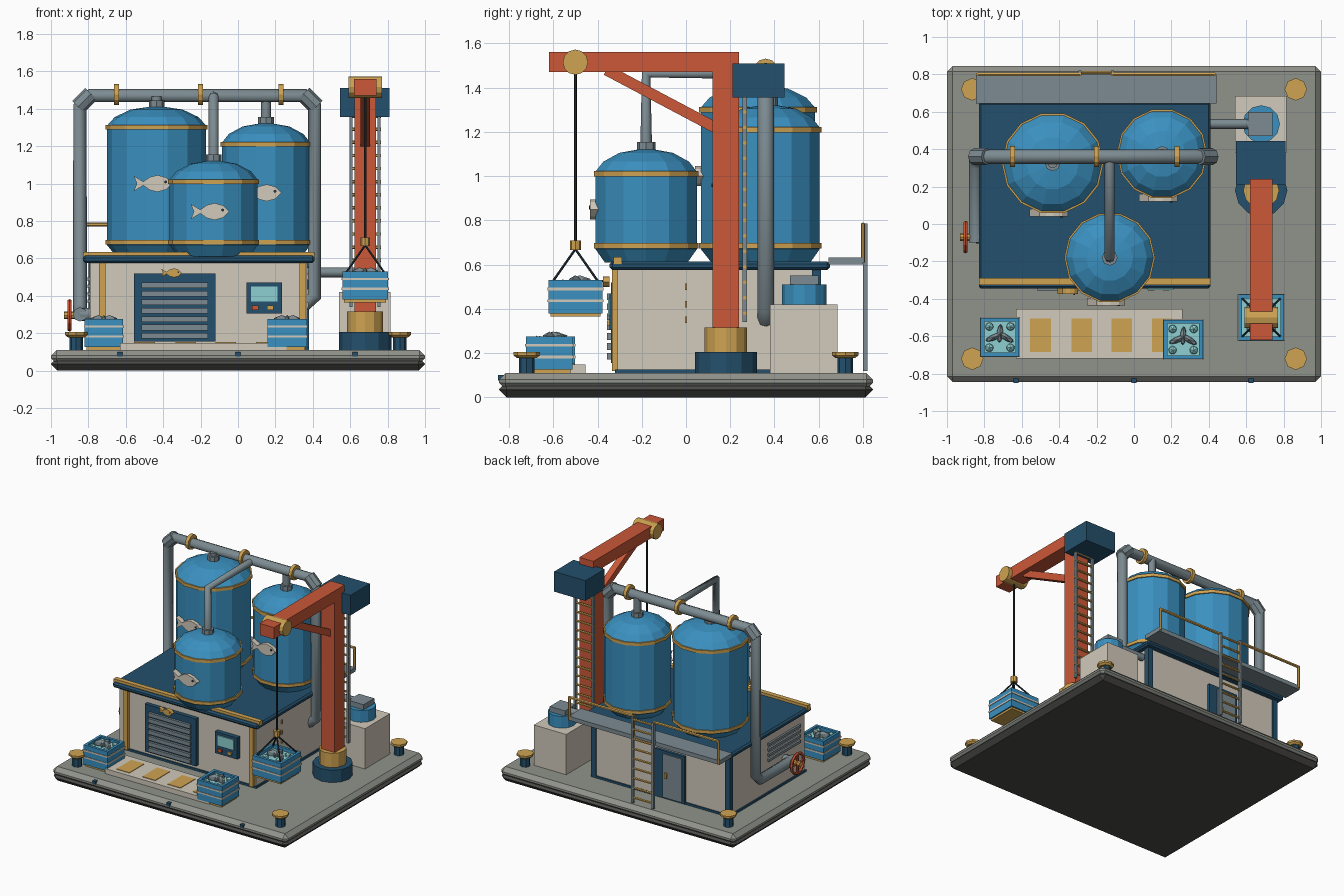
import bpy, bmesh, math
from mathutils import Vector, Matrix

if "Cube" in bpy.data.objects:
    bpy.data.objects.remove(bpy.data.objects["Cube"])


def mat(name, hexa):
    m = bpy.data.materials.new(name)
    rgb = [int(hexa[i:i + 2], 16) / 255 for i in (0, 2, 4)]
    m.diffuse_color = [((c + .055) / 1.055) ** 2.4 for c in rgb] + [1]
    m.use_nodes = True
    m.node_tree.nodes["Principled BSDF"].inputs["Base Color"].default_value = m.diffuse_color
    return m


BLUE, DARK, GOLD = mat("blue", "3a90c0"), mat("navy", "24506c"), mat("gold", "cfa352")
RED, BEIGE, GREY = mat("red", "cb5838"), mat("beige", "d2cabb"), mat("pipe_grey", "7c8b91")
STONE, UNDER, ICE = mat("stone", "90938b"), mat("under", "4c4b49"), mat("ice", "8fd0d2")
BLACK = mat("black", "26323a")


def finish(name, bm, m):
    bmesh.ops.recalc_face_normals(bm, faces=bm.faces)
    me = bpy.data.meshes.new(name)
    bm.to_mesh(me)
    bm.free()
    me.materials.append(m)
    ob = bpy.data.objects.new(name, me)
    bpy.context.collection.objects.link(ob)
    return ob


def box(name, x0, x1, y0, y1, z0, z1, m, bevel=0):
    bm = bmesh.new()
    M = Matrix.Translation(((x0 + x1) / 2, (y0 + y1) / 2, (z0 + z1) / 2)) @ Matrix.Diagonal((x1 - x0, y1 - y0, z1 - z0, 1))
    bmesh.ops.create_cube(bm, size=1, matrix=M)
    if bevel:
        bmesh.ops.bevel(bm, geom=bm.edges[:], offset=bevel, segments=1, affect='EDGES')
    return finish(name, bm, m)


def rod(name, p, q, r, m, n=8):
    p, q = Vector(p), Vector(q)
    bm = bmesh.new()
    M = Matrix.Translation((p + q) / 2) @ (q - p).to_track_quat('Z', 'Y').to_matrix().to_4x4()
    if n == 4:
        M = M @ Matrix.Rotation(math.pi / 4, 4, 'Z')
    bmesh.ops.create_cone(bm, cap_ends=True, segments=n, radius1=r, radius2=r, depth=(q - p).length, matrix=M)
    return finish(name, bm, m)


def pipe(name, pts, r, m=GREY):
    cu = bpy.data.curves.new(name, 'CURVE')
    cu.dimensions, cu.bevel_depth, cu.bevel_resolution, cu.use_fill_caps = '3D', r, 2, True
    s = cu.splines.new('POLY')
    s.points.add(len(pts) - 1)
    for pt, co in zip(s.points, pts):
        pt.co = (*co, 1)
    cu.materials.append(m)
    ob = bpy.data.objects.new(name, cu)
    bpy.context.collection.objects.link(ob)


def lathe(name, prof, x, y, m, n=14):
    bm = bmesh.new()
    rings = [[bm.verts.new((x + r * math.cos(2 * math.pi * i / n), y + r * math.sin(2 * math.pi * i / n), z))
              for i in range(n)] for r, z in prof]
    for a, b in zip(rings, rings[1:]):
        for i in range(n):
            j = (i + 1) % n
            bm.faces.new((a[i], a[j], b[j], b[i]))
    bm.faces.new(rings[0])
    bm.faces.new(rings[-1])
    return finish(name, bm, m)


def fish(name, x, y, z, L, t, m):
    half = [(-.5, .2), (-.25, .05), (-.08, .17), (.12, .22), (.34, .16)]
    out = half + [(.5, 0)] + [(u, -v) for u, v in half[::-1]] + [(-.42, 0)]
    bm = bmesh.new()
    f = bm.faces.new([bm.verts.new((x + u * L, y, z + v * L)) for u, v in out])
    g = bmesh.ops.extrude_face_region(bm, geom=[f])
    bmesh.ops.translate(bm, vec=(0, -t, 0), verts=[v for v in g['geom'] if isinstance(v, bmesh.types.BMVert)])
    finish(name, bm, m)
    rod(name + "_eye", (x + .33 * L, y - t - .004, z + .04 * L), (x + .33 * L, y, z + .04 * L), .04 * L, BLACK)


def lump(name, c, s, rot, m):
    bm = bmesh.new()
    M = Matrix.Translation(c) @ Matrix.Rotation(rot, 4, 'Z') @ Matrix.Diagonal((*s, 1))
    bmesh.ops.create_icosphere(bm, subdivisions=1, radius=1, matrix=M)
    finish(name, bm, m)


def crate(name, x, y, z, w, h):
    a = w / 2
    box(name + "_skid", x - a + .01, x + a - .01, y - a + .01, y + a - .01, z, z + .02, GOLD)
    for s in (-1, 1):
        box(name + "_side", *sorted((x + s * a, x + s * (a - .02))), y - a, y + a, z + .015, z + h, BLUE)
        box(name + "_end", x - a, x + a, *sorted((y + s * a, y + s * (a - .02))), z + .015, z + h, BLUE)
    box(name + "_ice", x - a + .01, x + a - .01, y - a + .01, y + a - .01, z + .015, z + h * .85, ICE)
    for k in (.4, .72):
        box(name + "_band", x - a - .004, x + a + .004, y - a - .004, y + a + .004, z + h * k, z + h * k + .012, BEIGE)
    for i in range(4):
        t = math.pi * (i / 2 + .25)
        lump(name + "_ice_lump", (x + .08 * math.cos(t), y + .08 * math.sin(t), z + h * .87), (.025, .025, .025), t, ICE)
    for i in range(3):
        lump(name + "_catch", (x + .03 * (i - 1), y + .02 * (i % 2), z + h * .95), (.055, .018, .03), i * 1.1 + .4, GREY)


def ladder(name, xs, y, z0, z1, step, over=0):
    for x in xs:
        box(name + "_rail", x - .008, x + .008, y - .01, y + .01, z0, z1, GREY)
    for i in range(int((z1 - z0 - .03) / step) + 1):
        z = z0 + .04 + i * step
        rod(name + "_rung", (xs[0] - over, y, z), (xs[1] + over, y, z), .009, GOLD, 6)


# base slab, bolts and corner bollards
box("base", -1, 1, -.845, .845, .035, .11, STONE, .03)
lower = box("base_underside", -1, 1, -.845, .845, 0, .07, UNDER, .034)
for x in (-.63, 0, .625):
    box("base_bolt", x - .013, x + .013, -.85, -.81, .075, .1, DARK)
for x in (-.865, .865):
    for y in (-.72, .72):
        rod("bollard_stem", (x, y, .1), (x, y, .19), .036, DARK)
        lathe("bollard_cap", [(.045, .178), (.06, .19), (.06, .205)], x, y, GOLD, 8)

# building
box("plinth", -.8, .38, -.32, .61, .11, .125, DARK)
box("walls", -.79, .37, -.31, .6, .11, .58, BEIGE)
box("roof", -.83, .41, -.345, .65, .575, .615, DARK, .012)
box("front_parapet", -.83, .41, -.327, -.29, .595, .635, GOLD)
for x in (-.725, .345):
    box("front_post", x - .017, x + .017, -.335, -.3, .12, .575, GOLD)
for x in (-.78, .36):
    box("back_post", x - .02, x + .02, .57, .61, .11, .575, DARK)

# roller door with badge
box("door_frame", -.555, -.12, -.34, -.3, .155, .52, DARK)
for i in range(7):
    box("door_slat", -.515, -.16, -.358, -.33, .17 + i * .045, .2 + i * .045, GREY)
fish("door_fish", -.355, -.345, .522, .11, .03, GOLD)

# control panel
box("panel", .045, .235, -.345, -.3, .305, .47, DARK)
box("panel_screen", .07, .21, -.353, -.34, .37, .45, ICE)
box("panel_button", .075, .11, -.356, -.34, .325, .348, RED)
box("panel_button", .155, .19, -.356, -.34, .325, .348, GOLD)

# back door, side louvres, side hinges
box("back_door_frame", -.42, -.17, .59, .62, .115, .48, DARK)
box("back_door", -.4, -.24, .6, .628, .125, .46, GREY)
box("back_door_handle", -.28, -.26, .62, .64, .28, .32, GOLD)
for i in range(4):
    box("louvre", -.805, -.78, -.25, .14, .36 + i * .04, .38 + i * .04, GREY)
for z in (.35, .42, .5):
    box("hinge", .365, .378, -.005, .005, z - .015, z + .015, GOLD)

# walkway with railing and ladder
box("walkway", -.845, .44, .645, .8, .6, .632, GREY)
for a, b in ((-.835, -.29), (-.115, .43)):
    rod("rail", (a, .8, .78), (b, .8, .78), .011, GOLD, 6)
    for x in (a, b):
        rod("rail_post", (x, .8, .61), (x, .8, .785), .01, GOLD, 6)
ladder("back_ladder", (-.29, -.115), .81, .12, .785, .075)

# tanks: x, y, radius, top band height
for i, (x, y, r, zt) in enumerate(((-.435, .325, .27, 1.3), (.15, .375, .24, 1.21), (-.13, -.18, .24, 1.01))):
    nm = "tank_%d" % (i + 1)
    lathe(nm, [(r * .8, .61), (r * .98, .67), (r * .98, zt + .01), (r * .83, zt + .055), (r * .52, zt + .095), (.04, zt + .11)], x, y, BLUE)
    for z in (.685, zt):
        lathe(nm + "_band", [(r * .97, z - .012), (r + .003, z - .012), (r + .003, z + .012), (r * .97, z + .012)], x, y, GOLD)
    rod(nm + "_flange", (x, y, zt + .09), (x, y, zt + .145), .042, GREY)
    fish(nm + "_fish", x - .02, y - r + .025, (1, .95, .85)[i], .205, .04, BEIGE)
    top = (x, .36, 1.465)
    pipe(nm + "_pipe", [(x, y, zt + .1), (x, y, 1.465)] + ([top] if i == 2 else []), .027)

# header pipe, elbows, clamps, valve wheel
pipe("header_pipe", [(-.845, -.1, .3), (-.845, .31, .3), (-.845, .36, .35), (-.845, .36, 1.41), (-.785, .36, 1.47),
                     (.35, .36, 1.47), (.41, .36, 1.41), (.41, .36, .4), (.35, .36, .35)], .038)
for sx, a, b in ((0, -.855, -.785), (0, .42, .35)):
    rod("elbow", (a, .36, 1.41), (b, .36, 1.48), .045, GREY)
for x in (-.65, -.2, .23):
    rod("clamp", (x - .013, .36, 1.475), (x + .013, .36, 1.475), .056, GOLD, 12)
pipe("wall_pipe", [(-.845, -.07, .3), (-.77, -.07, .3)], .035)
rod("valve_stem", (-.93, -.07, .295), (-.83, -.07, .295), .02, GOLD)
bpy.ops.mesh.primitive_torus_add(major_segments=12, minor_segments=6, major_radius=.075, minor_radius=.012,
                                 location=(-.9, -.07, .295), rotation=(0, math.pi / 2, 0))
bpy.context.object.name = "valve_wheel"
bpy.context.object.data.materials.append(RED)
for dy, dz in ((.075, 0), (0, .075)):
    rod("valve_spoke", (-.9, -.07 - dy, .295 - dz), (-.9, -.07 + dy, .295 + dz), .009, RED, 6)

# loading pad and crates
box("loading_pad", -.63, .26, -.72, -.455, .105, .148, BEIGE)
for x in (-.5, -.28, -.065, .15):
    box("pad_stripe", x - .055, x + .055, -.685, -.505, .14, .152, GOLD)
crate("crate_left", -.717, -.605, .11, .205, .165)
crate("crate_right", .263, -.618, .11, .21, .165)

# crane
X = .68
rod("crane_foot", (X, .18, .11), (X, .18, .205), .14, DARK, 12)
rod("crane_collar", (X, .18, .205), (X, .18, .315), .096, GOLD, 12)
box("crane_mast", X - .058, X + .058, .12, .24, .31, 1.5, RED)
box("crane_boom", X - .06, X + .06, -.62, .24, 1.47, 1.56, RED)
rod("crane_brace", (X, -.36, 1.48), (X, .15, 1.21), .035, RED, 4)
box("counterweight", .545, .81, .21, .445, 1.355, 1.51, DARK)
rod("pulley", (X - .09, -.5, 1.515), (X + .09, -.5, 1.515), .057, GOLD, 12)
ladder("crane_ladder", (X - .075, X + .075), .265, .34, 1.36, .07, .01)
rod("cable", (X, -.5, .7), (X, -.5, 1.5), .007, BLACK, 6)
rod("hook_block", (X, -.5, .665), (X, -.5, .71), .025, GOLD)
for sx in (-1, 1):
    for sy in (-1, 1):
        rod("sling", (X + sx * .105, -.5 + sy * .105, .52), (X, -.5, .67), .006, BLACK, 6)
crate("hanging_crate", X, -.5, .365, .245, .165)

# pump station
box("pump_block", .54, .815, .38, .685, .11, .42, BEIGE)
rod("pump", (X, .535, .42), (X, .535, .51), .1, BLUE, 12)
box("pump_cap", .61, .74, .47, .6, .505, .55, GREY)
pipe("pump_pipe", [(.35, .535, .525), (.64, .535, .525)], .027)
